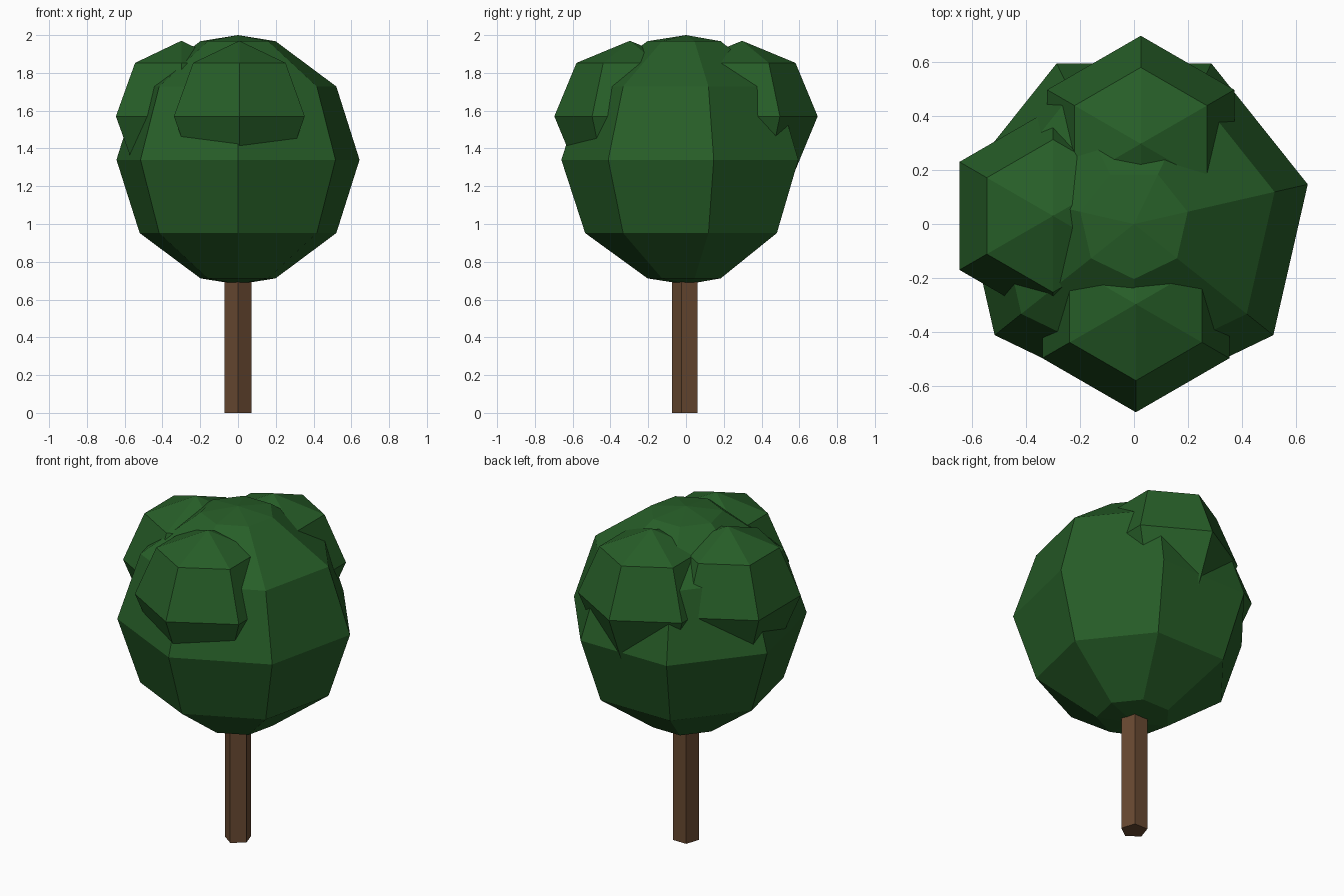
import bpy
from math import cos, sin, pi, radians

cube = bpy.data.objects.get("Cube")
if cube:
    bpy.data.objects.remove(cube, do_unlink=True)


def material(name, rgb):
    m = bpy.data.materials.new(name)
    m.use_nodes = True
    colour = (*rgb, 1)
    m.diffuse_color = colour
    bsdf = next(n for n in m.node_tree.nodes if n.type == "BSDF_PRINCIPLED")
    bsdf.inputs["Base Color"].default_value = colour
    bsdf.inputs["Roughness"].default_value = 0.9
    return m


def lathe(name, profile, sides, location, mat):
    """Flat-shaded solid from (radius, z) rings, with a corner towards -y.
    Zero-radius rings become single pole points."""
    verts, rings, faces = [], [], []
    for r, z in profile:
        start = len(verts)
        if r < 1e-6:
            verts.append((0, 0, z))
            rings.append([start] * sides)
        else:
            for k in range(sides):
                a = -pi / 2 + 2 * pi * k / sides
                verts.append((r * cos(a), r * sin(a), z))
            rings.append(list(range(start, start + sides)))
    for low, high in zip(rings, rings[1:]):
        for k in range(sides):
            n = (k + 1) % sides
            quad = [low[k], low[n], high[n], high[k]]
            faces.append(list(dict.fromkeys(quad)))
    if profile[0][0] > 0:
        faces.append(rings[0][::-1])
    if profile[-1][0] > 0:
        faces.append(rings[-1])
    mesh = bpy.data.meshes.new(name)
    mesh.from_pydata(verts, [], faces)
    mesh.materials.append(mat)
    obj = bpy.data.objects.new(name, mesh)
    obj.location = location
    bpy.context.collection.objects.link(obj)
    return obj


def ball(name, radius, latitudes, sides, location, mat):
    inner = [(radius * cos(radians(a)), radius * sin(radians(a))) for a in latitudes]
    return lathe(name, [(0, -radius), *inner, (0, radius)], sides, location, mat)


leaf_green = material("leaf green", (0.02, 0.112, 0.021))
bark_brown = material("bark brown", (0.14, 0.067, 0.031))

# Trunk: five-sided post
lathe("trunk", [(0.075, 0), (0.075, 0.75)], 5, (0, 0, 0), bark_brown)

# Main crown: seven-sided faceted ball
ball("crown", 0.66, (-72, -36, 0, 36, 72), 7, (0, 0, 1.34), leaf_green)

# Smaller leaf clumps pushed into the crown
clumps = {
    "front_clump": (0.007, -0.297),
    "back_clump": (0.025, 0.297),
    "right_clump": (-0.3, 0.03),
}
for name, (x, y) in clumps.items():
    ball(name, 0.4, (-45, 0, 45), 6, (x, y, 1.57), leaf_green)
